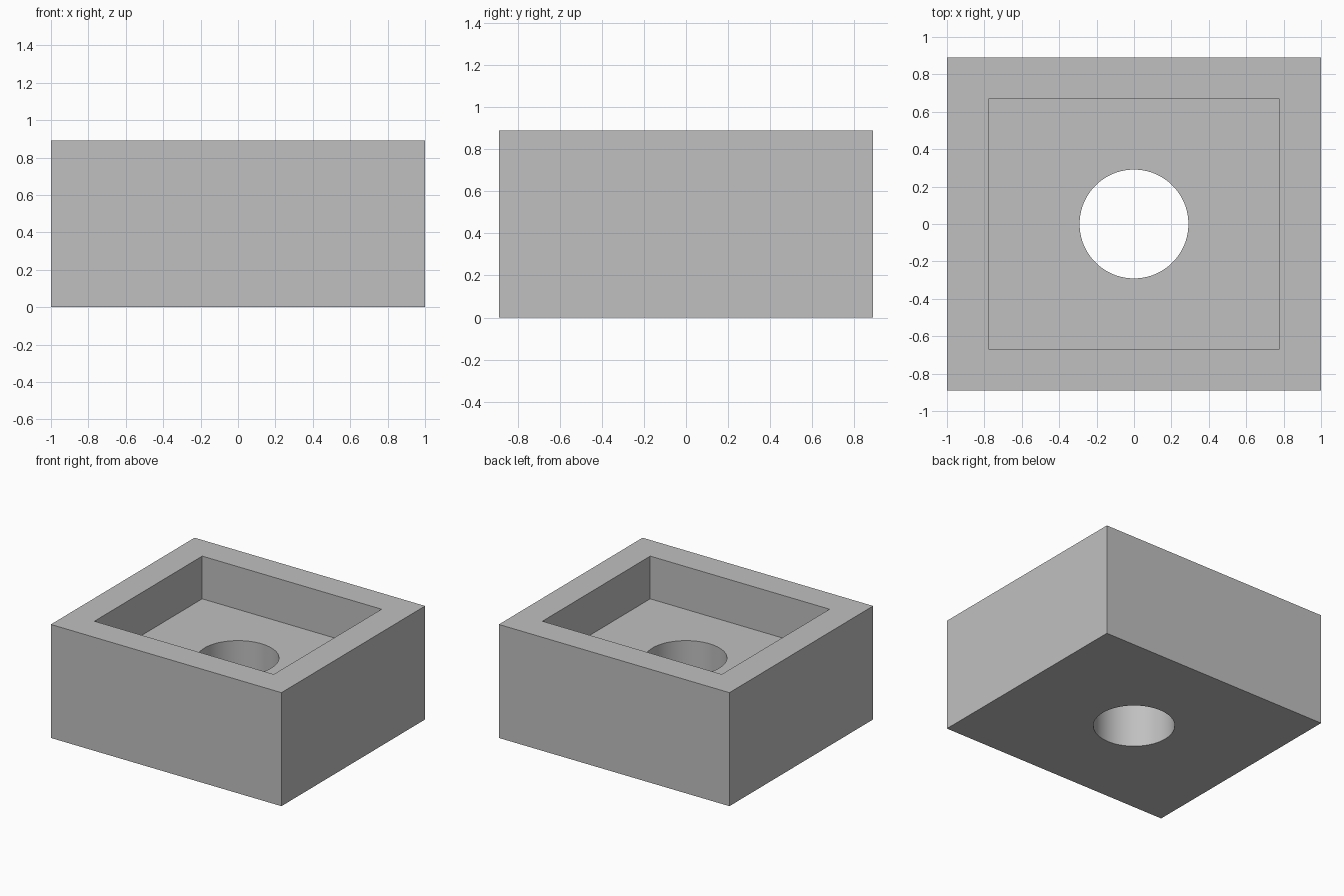
import bpy

default = bpy.data.objects.get("Cube")
if default:
    bpy.data.objects.remove(default, do_unlink=True)

# Overall sizes
WIDTH, DEPTH, HEIGHT = 2.0, 1.78, 0.89
WALL = 0.222
FLOOR = 0.555
HOLE_RADIUS = 0.291

grey = bpy.data.materials.new("light_grey")
grey.use_nodes = True
colour = (0.53, 0.53, 0.53, 1.0)
grey.diffuse_color = colour
grey.node_tree.nodes["Principled BSDF"].inputs["Base Color"].default_value = colour


def box(name, width, depth, bottom, top):
    bpy.ops.mesh.primitive_cube_add(size=1, location=(0, 0, (bottom + top) / 2))
    obj = bpy.context.object
    obj.name = name
    obj.scale = (width, depth, top - bottom)
    bpy.ops.object.transform_apply(location=True, rotation=False, scale=True)
    obj.data.materials.append(grey)
    return obj


def cut(target, cutter):
    cutter.hide_render = True
    mod = target.modifiers.new(cutter.name, 'BOOLEAN')
    mod.operation = 'DIFFERENCE'
    mod.solver = 'EXACT'
    mod.object = cutter
    bpy.ops.object.select_all(action='DESELECT')
    bpy.context.view_layer.objects.active = target
    target.select_set(True)
    bpy.ops.object.modifier_apply(modifier=mod.name)
    bpy.data.objects.remove(cutter, do_unlink=True)


# Solid block
block = box("block", WIDTH, DEPTH, 0, HEIGHT)

# Rectangular pocket, open at the top
cut(block, box("pocket_cutter", WIDTH - 2 * WALL, DEPTH - 2 * WALL, FLOOR, HEIGHT + 0.2))

# Round hole through the pocket floor
bpy.ops.mesh.primitive_cylinder_add(vertices=96, radius=HOLE_RADIUS, depth=HEIGHT * 2)
hole = bpy.context.object
hole.name = "hole_cutter"
hole.data.materials.append(grey)
cut(block, hole)

# Smooth the hole wall, keep the edges sharp
bpy.ops.object.shade_smooth_by_angle(angle=0.5)
